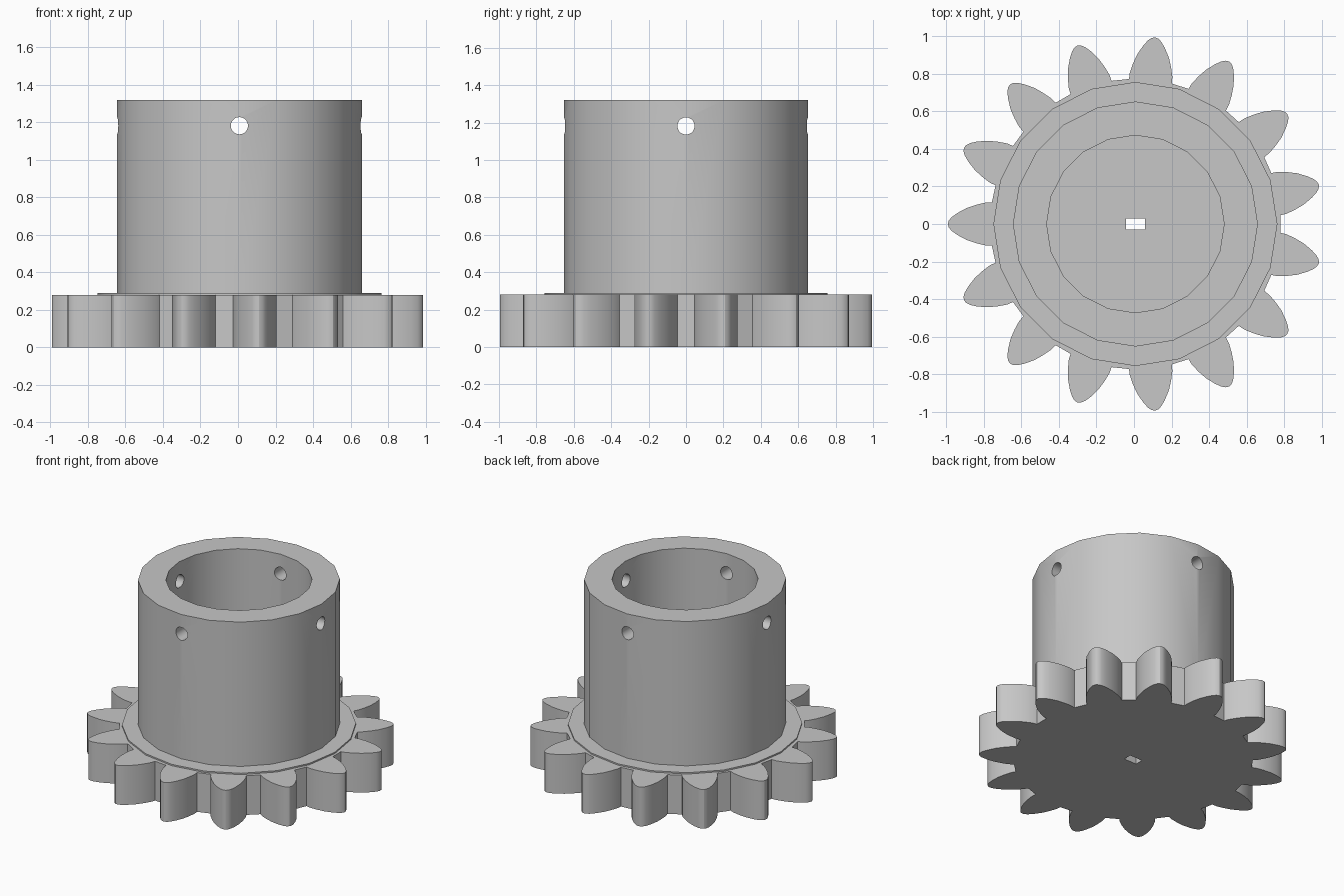
import bpy, bmesh, math
from mathutils import Matrix, Vector

cube = bpy.data.objects.get("Cube")
if cube:
    bpy.data.objects.remove(cube, do_unlink=True)

CX = 0.0075          # axis of the pinion
TEETH = 15
SIDES = 20
GEAR_H = 0.28
TOP = 1.32

grey = bpy.data.materials.new("plain grey")
grey.use_nodes = True
grey.diffuse_color = (0.57, 0.57, 0.57, 1)
grey.node_tree.nodes["Principled BSDF"].inputs["Base Color"].default_value = (0.57, 0.57, 0.57, 1)


def make_object(name, bm):
    bmesh.ops.recalc_face_normals(bm, faces=bm.faces)
    mesh = bpy.data.meshes.new(name)
    bm.to_mesh(mesh)
    bm.free()
    mesh.materials.append(grey)
    obj = bpy.data.objects.new(name, mesh)
    bpy.context.collection.objects.link(obj)
    return obj


def extrude_outline(name, points, z0, z1):
    bm = bmesh.new()
    face = bm.faces.new([bm.verts.new((x + CX, y, z0)) for x, y in points])
    out = bmesh.ops.extrude_face_region(bm, geom=[face])
    verts = [v for v in out["geom"] if isinstance(v, bmesh.types.BMVert)]
    bmesh.ops.translate(bm, verts=verts, vec=(0, 0, z1 - z0))
    return make_object(name, bm)


def ring(name, r_in, r_out, z0, z1):
    bm = bmesh.new()
    loops = []
    for r, z in ((r_in, z0), (r_out, z0), (r_out, z1), (r_in, z1)):
        angles = [math.tau * i / SIDES for i in range(SIDES)]
        loops.append([bm.verts.new((CX + r * math.cos(a), r * math.sin(a), z)) for a in angles])
    for k in range(4):
        a, b = loops[k], loops[(k + 1) % 4]
        for i in range(SIDES):
            j = (i + 1) % SIDES
            bm.faces.new((a[i], a[j], b[j], b[i]))
    return make_object(name, bm)


def cut(obj, cutters):
    for c in cutters:
        c.hide_render = True
        mod = obj.modifiers.new("hole", 'BOOLEAN')
        mod.operation = 'DIFFERENCE'
        mod.solver = 'EXACT'
        mod.object = c
    graph = bpy.context.evaluated_depsgraph_get()
    mesh = bpy.data.meshes.new_from_object(obj.evaluated_get(graph))
    obj.modifiers.clear()
    obj.data = mesh
    for c in cutters:
        bpy.data.objects.remove(c, do_unlink=True)


def smooth(obj):
    obj.data.polygons.foreach_set("use_smooth", [True] * len(obj.data.polygons))
    obj.data.set_sharp_from_angle(angle=math.radians(30))


# Toothed gear: one tooth flank as (radius, half width), mirrored and repeated
flank = [(0.765, 0.115), (0.80, 0.114), (0.85, 0.102), (0.90, 0.085),
         (0.95, 0.058), (0.98, 0.036), (0.995, 0.018)]
tooth = [(r, -w) for r, w in flank] + [(1.0, 0)] + [(r, w) for r, w in reversed(flank)]
outline = []
for i in range(TEETH):
    turn = Matrix.Rotation(math.pi + math.tau * i / TEETH, 2)
    outline += [tuple(turn @ Vector(p)) for p in tooth]
gear = extrude_outline("gear", outline, 0, GEAR_H)

# Rectangular slot through the gear
slot = [(-0.05, -0.03), (0.05, -0.03), (0.05, 0.03), (-0.05, 0.03)]
cut(gear, [extrude_outline("slot_cutter", slot, -0.1, 0.5)])

# Thin flange and tall hollow hub
flange = ring("flange", 0.6, 0.757, GEAR_H, 0.29)
hub = ring("hub", 0.473, 0.653, GEAR_H, TOP)

# Crossed pin holes near the hub's rim
drills = []
for axis in 'XY':
    bm = bmesh.new()
    bmesh.ops.create_cone(bm, cap_ends=True, segments=SIDES, radius1=0.046, radius2=0.046, depth=2)
    bm.transform(Matrix.Translation((CX, 0, 1.182)) @ Matrix.Rotation(math.pi / 2, 4, axis))
    drills.append(make_object("drill_" + axis.lower(), bm))
cut(hub, drills)

for part in (gear, flange, hub):
    smooth(part)
